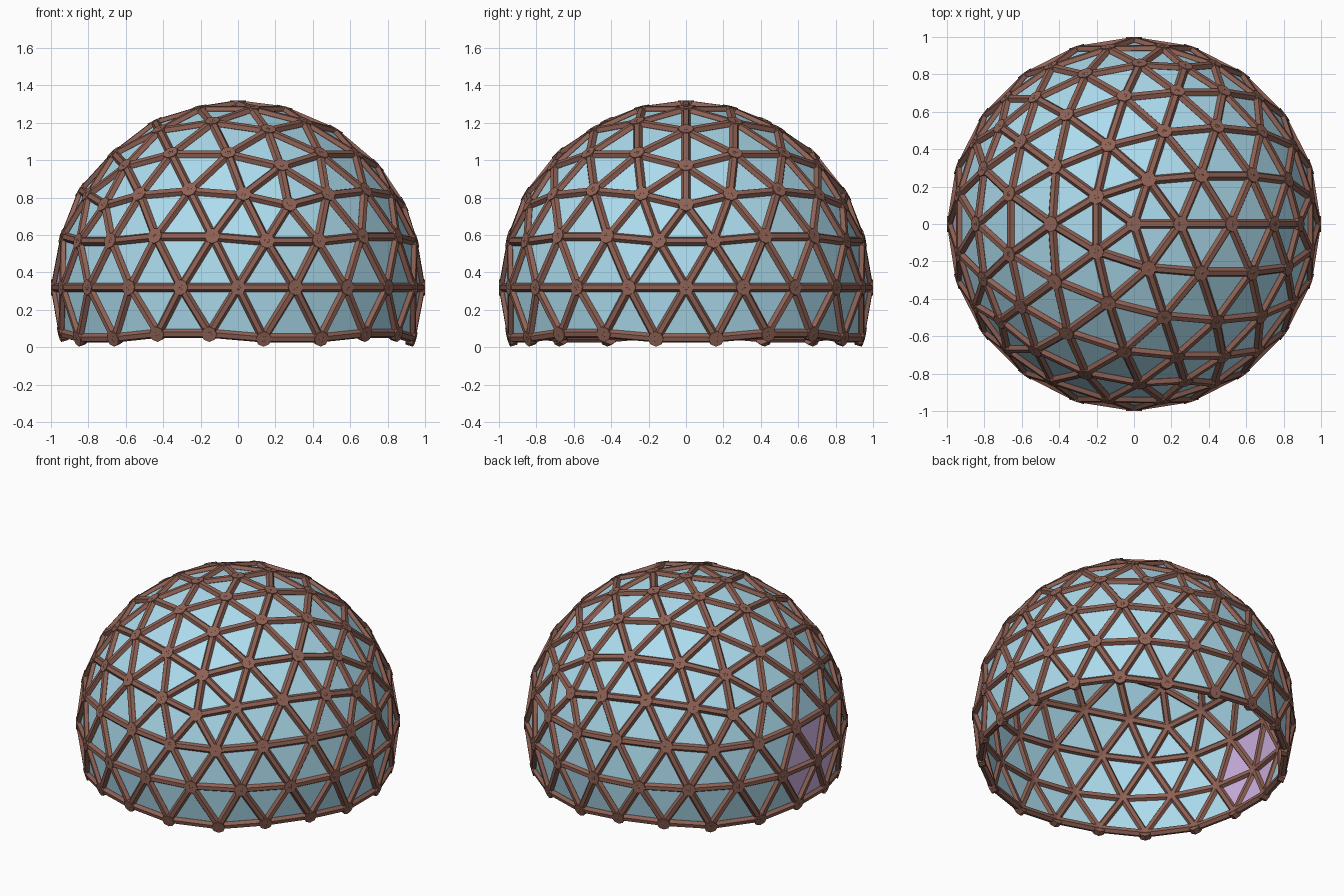
import bpy, bmesh, math
from mathutils import Vector, Matrix

if "Cube" in bpy.data.objects:
    bpy.data.objects.remove(bpy.data.objects["Cube"])

R = 0.979          # radius of the strut centre lines
ZC = 0.32          # height of the sphere centre
STRUT_R = 0.0245
HUB_R = 0.042
CENTRE = Vector((0, 0, ZC))


def material(name, rgb):
    m = bpy.data.materials.new(name)
    m.diffuse_color = (*rgb, 1)
    m.use_nodes = True
    m.node_tree.nodes["Principled BSDF"].inputs["Base Color"].default_value = m.diffuse_color
    return m


def add_object(name, bm, mats):
    me = bpy.data.meshes.new(name)
    bm.to_mesh(me)
    ob = bpy.data.objects.new(name, me)
    for m in mats:
        me.materials.append(m)
    bpy.context.collection.objects.link(ob)
    return ob


def polar(deg, z):
    r = math.sqrt(1 - z * z)
    a = math.radians(deg)
    return Vector((r * math.cos(a), r * math.sin(a), z))


def frame(pos, axis, out):
    # local z along axis, local x facing outward
    z = axis.normalized()
    y = z.cross(out).normalized()
    x = y.cross(z)
    m = Matrix((x, y, z)).transposed().to_4x4()
    return Matrix.Translation(pos) @ m


# icosahedron without its lower cap
h = 1 / math.sqrt(5)
top = Vector((0, 0, 1))
U = [polar(72 * k, h) for k in range(5)]
L = [polar(72 * k + 36, -h) for k in range(5)]
ico = []
for k in range(5):
    n = (k + 1) % 5
    ico += [(top, U[k], U[n]), (U[k], L[k], U[n]), (L[k], L[n], U[n])]

# frequency-four subdivision, pushed out to the sphere, trimmed below the equator
N = 4
shell = bmesh.new()
for a, b, c in ico:
    def P(i, j):
        return (a * (N - i - j) + b * i + c * j).normalized()
    tris = []
    for i in range(N):
        for j in range(N - i):
            tris.append((P(i, j), P(i + 1, j), P(i, j + 1)))
            if i + j < N - 1:
                tris.append((P(i + 1, j), P(i + 1, j + 1), P(i, j + 1)))
    for t in tris:
        if min(p.z for p in t) > -0.35:
            shell.faces.new([shell.verts.new(CENTRE + p * R) for p in t])
bmesh.ops.remove_doubles(shell, verts=shell.verts, dist=1e-4)
bmesh.ops.recalc_face_normals(shell, faces=shell.faces)

blue = material("blue_panel", (0.42, 0.72, 0.86))
purple = material("purple_panel", (0.62, 0.45, 0.76))
brown = material("brown_frame", (0.27, 0.12, 0.09))

# struts: hexagonal bars along every edge
struts = bmesh.new()
for e in shell.edges:
    p, q = e.verts[0].co, e.verts[1].co
    mid = (p + q) / 2
    bmesh.ops.create_cone(struts, cap_ends=True, segments=6, radius1=STRUT_R,
                          radius2=STRUT_R, depth=(q - p).length,
                          matrix=frame(mid, q - p, mid - CENTRE))
add_object("struts", struts, [brown])

# hubs: small discs where the struts meet
hubs = bmesh.new()
for v in shell.verts:
    out = v.co - CENTRE
    side = Vector((0, 0, 1)) if abs(out.z) < 0.9 else Vector((1, 0, 0))
    bmesh.ops.create_cone(hubs, cap_ends=True, segments=8, radius1=HUB_R,
                          radius2=HUB_R, depth=0.04,
                          matrix=frame(v.co, out, side))
add_object("hubs", hubs, [brown])

# panels: the six triangles round the left equator hub form the door
door_hub = CENTRE + Vector((-R, 0, 0))
for f in shell.faces:
    if any((v.co - door_hub).length < 0.01 for v in f.verts):
        f.material_index = 1
add_object("panels", shell, [blue, purple])
